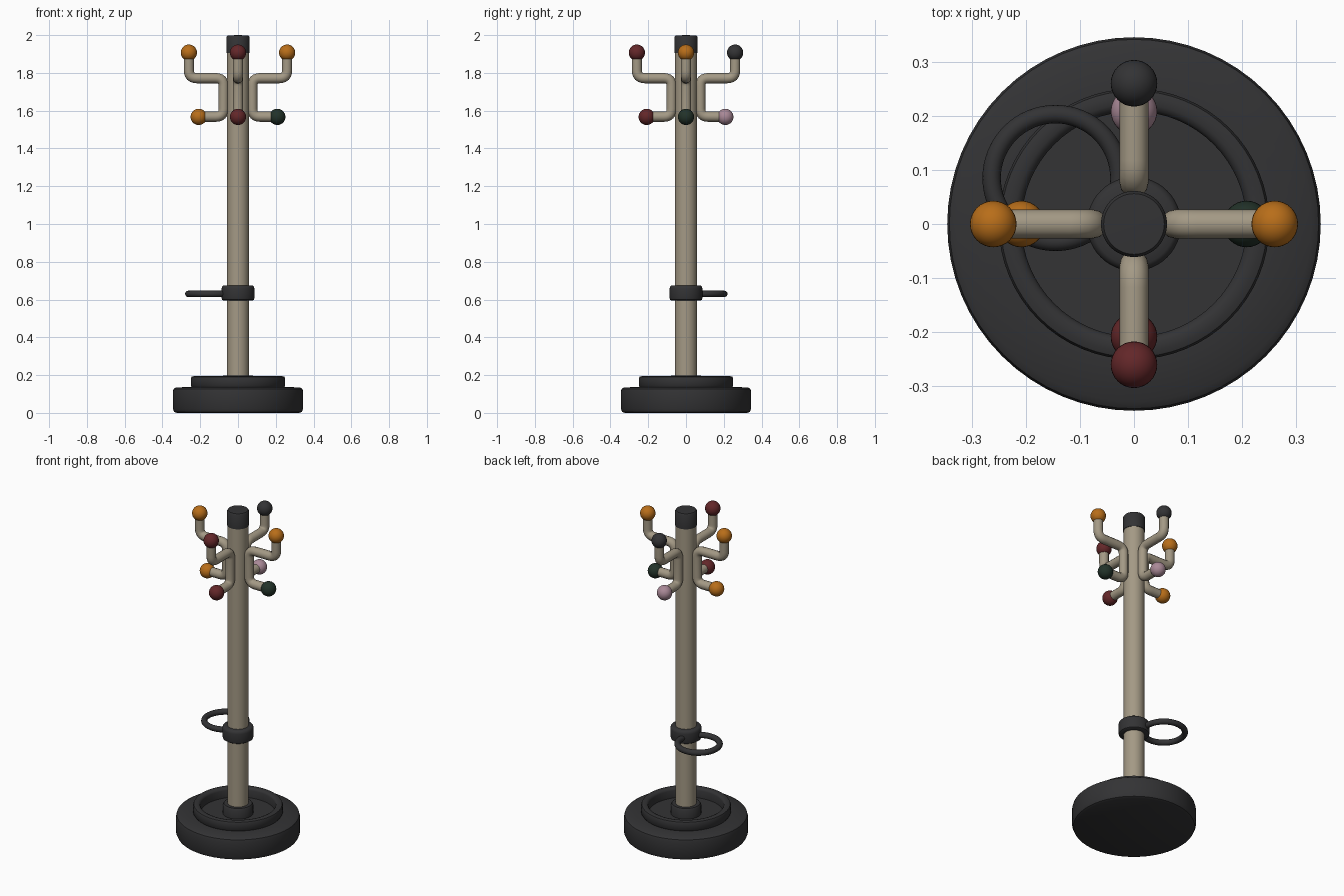
import bpy, math
from mathutils import Vector

if "Cube" in bpy.data.objects:
    bpy.data.objects.remove(bpy.data.objects["Cube"])


def mat(name, rgb):
    m = bpy.data.materials.new(name)
    m.diffuse_color = (*rgb, 1)
    m.use_nodes = True
    m.node_tree.nodes["Principled BSDF"].inputs["Base Color"].default_value = m.diffuse_color
    return m


CHARCOAL = mat("charcoal", (0.033, 0.033, 0.035))
CREAM = mat("warm beige", (0.37, 0.32, 0.235))
ORANGE = mat("orange", (0.48, 0.155, 0.01))
RED = mat("dark red", (0.125, 0.02, 0.022))
GREEN = mat("dark green", (0.016, 0.032, 0.022))
PINK = mat("dusty pink", (0.40, 0.25, 0.31))


def finish(ob, name, material, angle=40):
    ob.name = name
    ob.data.materials.clear()
    ob.data.materials.append(material)
    bpy.ops.object.select_all(action='DESELECT')
    ob.select_set(True)
    bpy.context.view_layer.objects.active = ob
    bpy.ops.object.shade_smooth_by_angle(angle=math.radians(angle))
    return ob


def lathe(name, profile, material, n=64):
    """Revolve (radius, z) points around z; zero radius makes a pole."""
    verts, rings, faces = [], [], []
    for r, z in profile:
        count = 1 if r == 0 else n
        rings.append(range(len(verts), len(verts) + count))
        verts += [(r * math.cos(2 * math.pi * i / n), r * math.sin(2 * math.pi * i / n), z)
                  for i in range(count)]
    for a, b in zip(rings, rings[1:]):
        for i in range(n):
            j = (i + 1) % n
            quad = [a[i % len(a)], a[j % len(a)], b[j % len(b)], b[i % len(b)]]
            faces.append(list(dict.fromkeys(quad)))
    me = bpy.data.meshes.new(name)
    me.from_pydata(verts, [], faces)
    ob = bpy.data.objects.new(name, me)
    bpy.context.collection.objects.link(ob)
    return finish(ob, name, material)


def rounded_path(points, radius, steps=6):
    """Replace inner corners with arcs (quadratic curves)."""
    pts = [Vector(p) for p in points]
    out = [pts[0]]
    for p, c, q in zip(pts, pts[1:], pts[2:]):
        a = c + (p - c).normalized() * radius
        b = c + (q - c).normalized() * radius
        out += [a.lerp(c, t / steps).lerp(c.lerp(b, t / steps), t / steps) for t in range(steps + 1)]
    return out + [pts[-1]]


def tube(name, points, radius, material):
    cu = bpy.data.curves.new(name, 'CURVE')
    cu.dimensions = '3D'
    cu.bevel_depth = radius
    cu.bevel_resolution = 4
    cu.use_fill_caps = True
    sp = cu.splines.new('POLY')
    sp.points.add(len(points) - 1)
    for sp_pt, p in zip(sp.points, points):
        sp_pt.co = (*p, 1)
    ob = bpy.data.objects.new(name, cu)
    bpy.context.collection.objects.link(ob)
    bpy.ops.object.select_all(action='DESELECT')
    ob.select_set(True)
    bpy.context.view_layer.objects.active = ob
    bpy.ops.object.convert(target='MESH')
    return finish(bpy.context.view_layer.objects.active, name, material, 60)


# Weighted base with a raised tray rim and a hub round the pole
lathe("base", [(0, 0), (0.325, 0), (0.338, 0.006), (0.345, 0.022), (0.345, 0.112),
               (0.341, 0.127), (0.328, 0.135), (0.245, 0.137), (0.25, 0.145), (0.25, 0.182),
               (0.246, 0.191), (0.236, 0.194), (0.222, 0.194), (0.213, 0.19), (0.208, 0.18),
               (0.208, 0.135), (0.085, 0.135), (0.085, 0.185), (0.078, 0.197), (0, 0.197)], CHARCOAL)

# Pole and its cap
lathe("pole", [(0, 0.15), (0.058, 0.15), (0.058, 1.91), (0, 1.91)], CREAM, 48)
lathe("pole_cap", [(0, 1.905), (0.061, 1.905), (0.061, 1.99), (0.056, 1.998), (0, 2.0)], CHARCOAL, 48)

# Umbrella holder: collar and ring
lathe("umbrella_collar", [(0.05, 0.594), (0.076, 0.594), (0.084, 0.599), (0.087, 0.61), (0.087, 0.658),
                          (0.084, 0.669), (0.076, 0.675), (0.05, 0.675)], CHARCOAL, 48)
bpy.ops.mesh.primitive_torus_add(major_segments=64, minor_segments=16, major_radius=0.118,
                                 minor_radius=0.017, location=(-0.145, 0.085, 0.63))
finish(bpy.context.object, "umbrella_ring", CHARCOAL, 60)

# Four bent hangers, each with an upper and a lower ball knob
for side, angle, top, low in (("right", 0, ORANGE, GREEN), ("back", 90, CHARCOAL, PINK),
                              ("left", 180, ORANGE, ORANGE), ("front", 270, RED, RED)):
    a = math.radians(angle)
    d = Vector((math.cos(a), math.sin(a), 0))
    path = [d * r + Vector((0, 0, z)) for r, z in
            ((0.21, 1.568), (0.076, 1.568), (0.076, 1.772), (0.26, 1.772), (0.26, 1.9))]
    tube(side + "_hanger", rounded_path(path, 0.042), 0.027, CREAM)
    for level, r, z, m in (("upper", 0.26, 1.907, top), ("lower", 0.208, 1.567, low)):
        bpy.ops.mesh.primitive_uv_sphere_add(segments=32, ring_count=16, radius=0.043,
                                             location=d * r + Vector((0, 0, z)))
        finish(bpy.context.object, side + "_" + level + "_knob", m, 60)
